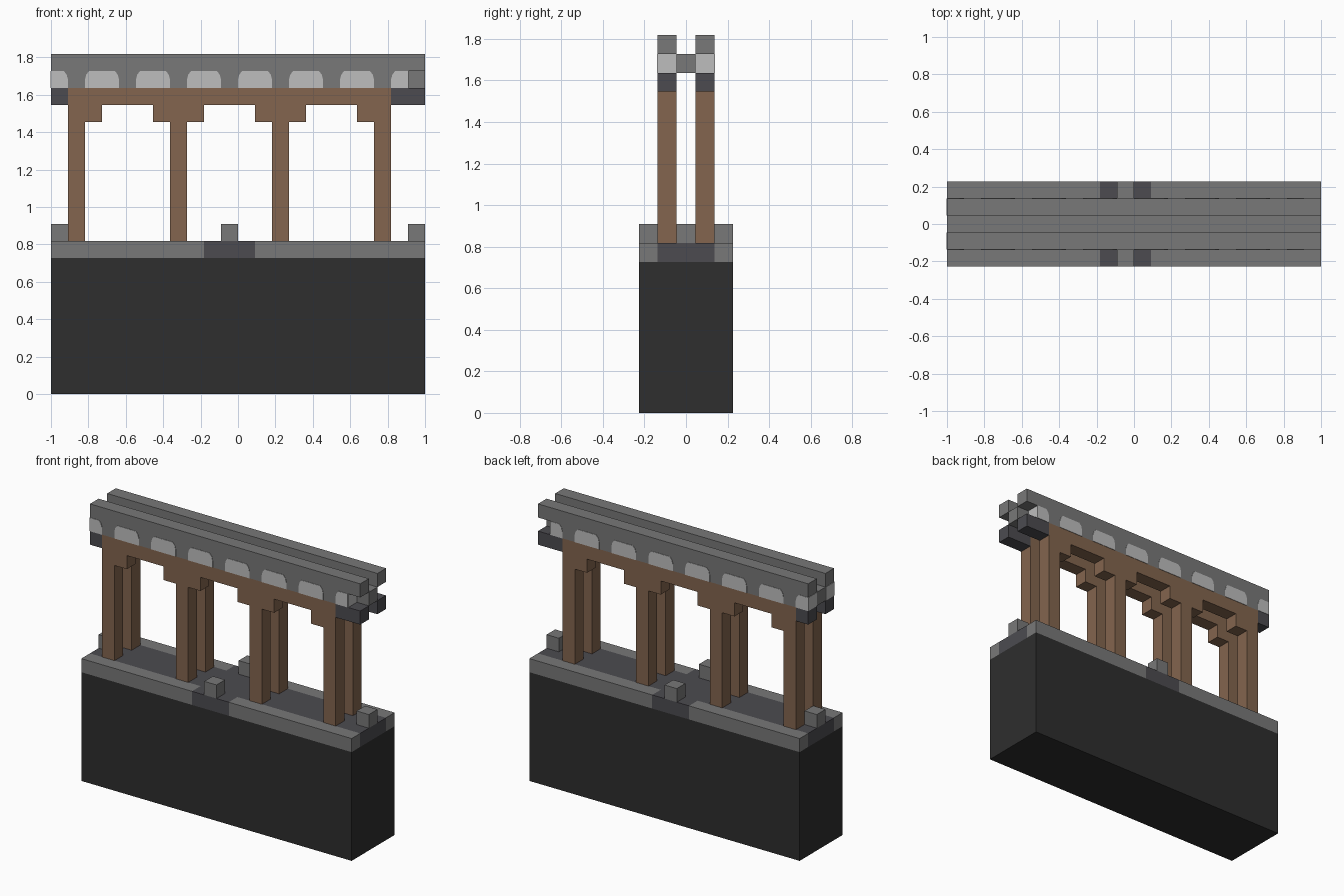
import bpy
import bmesh
from mathutils import Vector

cube = bpy.data.objects.get("Cube")
if cube:
    bpy.data.objects.remove(cube, do_unlink=True)

# The whole model sits on a grid of cubes: 22 long, 5 deep, 20 high
U = 2 / 22
LENGTH, DEPTH = 22, 5


def place(x, y, z):
    return Vector(((x - LENGTH / 2) * U, (y - DEPTH / 2) * U, z * U))


def material(name, srgb):
    rgb = [((c / 255 + 0.055) / 1.055) ** 2.4 for c in srgb]
    mat = bpy.data.materials.new(name)
    mat.use_nodes = True
    mat.diffuse_color = (*rgb, 1)
    bsdf = next(n for n in mat.node_tree.nodes if n.type == 'BSDF_PRINCIPLED')
    bsdf.inputs["Base Color"].default_value = (*rgb, 1)
    bsdf.inputs["Roughness"].default_value = 0.9
    return mat


STONE = material("grey_stone", (120, 120, 120))
PALE = material("pale_stone", (190, 190, 190))
SLATE = material("dark_slate", (76, 75, 80))
WOOD = material("brown_wood", (131, 101, 78))
BASE = material("black_stone", (46, 46, 46))


def finish(name, bm, *mats):
    bmesh.ops.recalc_face_normals(bm, faces=bm.faces)
    mesh = bpy.data.meshes.new(name)
    bm.to_mesh(mesh)
    bm.free()
    for mat in mats:
        mesh.materials.append(mat)
    obj = bpy.data.objects.new(name, mesh)
    bpy.context.collection.objects.link(obj)
    return obj


def extrude_outline(name, outline, y0, y1, mat):
    """Extrude an (x, z) outline in grid cells from y0 to y1."""
    bm = bmesh.new()
    face = bm.faces.new([bm.verts.new(place(x, y0, z)) for x, z in outline])
    grown = bmesh.ops.extrude_face_region(bm, geom=[face])["geom"]
    verts = [v for v in grown if isinstance(v, bmesh.types.BMVert)]
    bmesh.ops.translate(bm, verts=verts, vec=(0, (y1 - y0) * U, 0))
    return finish(name, bm, mat)


def box(name, x, y, z, mat):
    outline = [(x[0], z[0]), (x[1], z[0]), (x[1], z[1]), (x[0], z[1])]
    return extrude_outline(name, outline, y[0], y[1], mat)


# Solid base
box("base", (0, 22), (0, 5), (0, 8), BASE)

# Paving slab: slate walkway and gap between grey kerbs
slab = box("paving_slab", (0, 22), (0, 5), (8, 9), STONE)
slab.data.materials.append(SLATE)
bm = bmesh.new()
bm.from_mesh(slab.data)
cuts = [((9, 0, 0), (1, 0, 0)), ((12, 0, 0), (1, 0, 0)),
        ((0, 1, 0), (0, 1, 0)), ((0, 4, 0), (0, 1, 0))]
for point, normal in cuts:
    bmesh.ops.bisect_plane(bm, geom=bm.verts[:] + bm.edges[:] + bm.faces[:],
                           plane_co=place(*point), plane_no=normal)
for face in bm.faces:
    c = face.calc_center_median()
    in_walkway = abs(c.y) < 1.5 * U
    in_gap = place(9, 0, 0).x < c.x < place(12, 0, 0).x
    face.material_index = int(in_walkway or in_gap)
bm.to_mesh(slab.data)
bm.free()

# Small stone blocks on the kerbs and at both ends
for name, x, y in [("front_block", 10, 0), ("back_block", 10, 4),
                   ("right_end_block", 0, 2), ("left_end_block", 21, 2)]:
    box(name, (x, x + 1), (y, y + 1), (9, 10), STONE)

# Outline of one timber frame: posts, stepped brackets and top beam
posts = (1, 7, 13, 19)
frame = []
for p in posts:
    if p != posts[0]:
        frame += [(p - 1, 17), (p - 1, 16), (p, 16)]
    frame += [(p, 9), (p + 1, 9)]
    if p != posts[-1]:
        frame += [(p + 1, 16), (p + 2, 16), (p + 2, 17)]
frame += [(20, 18), (1, 18)]

# Outline of one stone rail, undercut at the left end
rail = [(0, 18), (21, 18), (21, 19), (22, 19), (22, 20), (0, 20)]


def patch_outline(x0, x1, round_start, round_end):
    """Pale stone patch with softened top corners."""
    pts = [(x0, 18), (x1, 18)]
    pts += [(x1, 18.5), (x1 - .08, 18.8), (x1 - .25, 19)] if round_end else [(x1, 19)]
    pts += [(x0 + .25, 19), (x0 + .08, 18.8), (x0, 18.5)] if round_start else [(x0, 19)]
    return pts


# Two matching rows carry the frames, rails and painted patches
T = 0.03
for side, y, outer in (("front", 1, 1), ("back", 3, 4)):
    extrude_outline(side + "_timber_frame", frame, y, y + 1, WOOD)
    extrude_outline(side + "_rail", rail, y, y + 1, STONE)
    box(side + "_right_beam_end", (0, 1), (y, y + 1), (17, 18), SLATE)
    box(side + "_left_beam_end", (20, 22), (y, y + 1), (17, 18), SLATE)
    plate = (outer - T, outer) if side == "front" else (outer, outer + T)
    for start in range(-1, 21, 3):
        x0, x1 = max(start, 0), min(start + 2, 21)
        extrude_outline(side + "_pale_patch", patch_outline(x0, x1, x0 > 0, x1 < 21),
                        *plate, PALE)
    for name, x in (("_right_end_patch", -T), ("_left_end_patch", 21)):
        box(side + name, (x, x + T), (y, y + 1), (18, 19), PALE)

# Stone core joining the two rails
box("rail_core", (0, 22), (2, 3), (18, 19), STONE)
